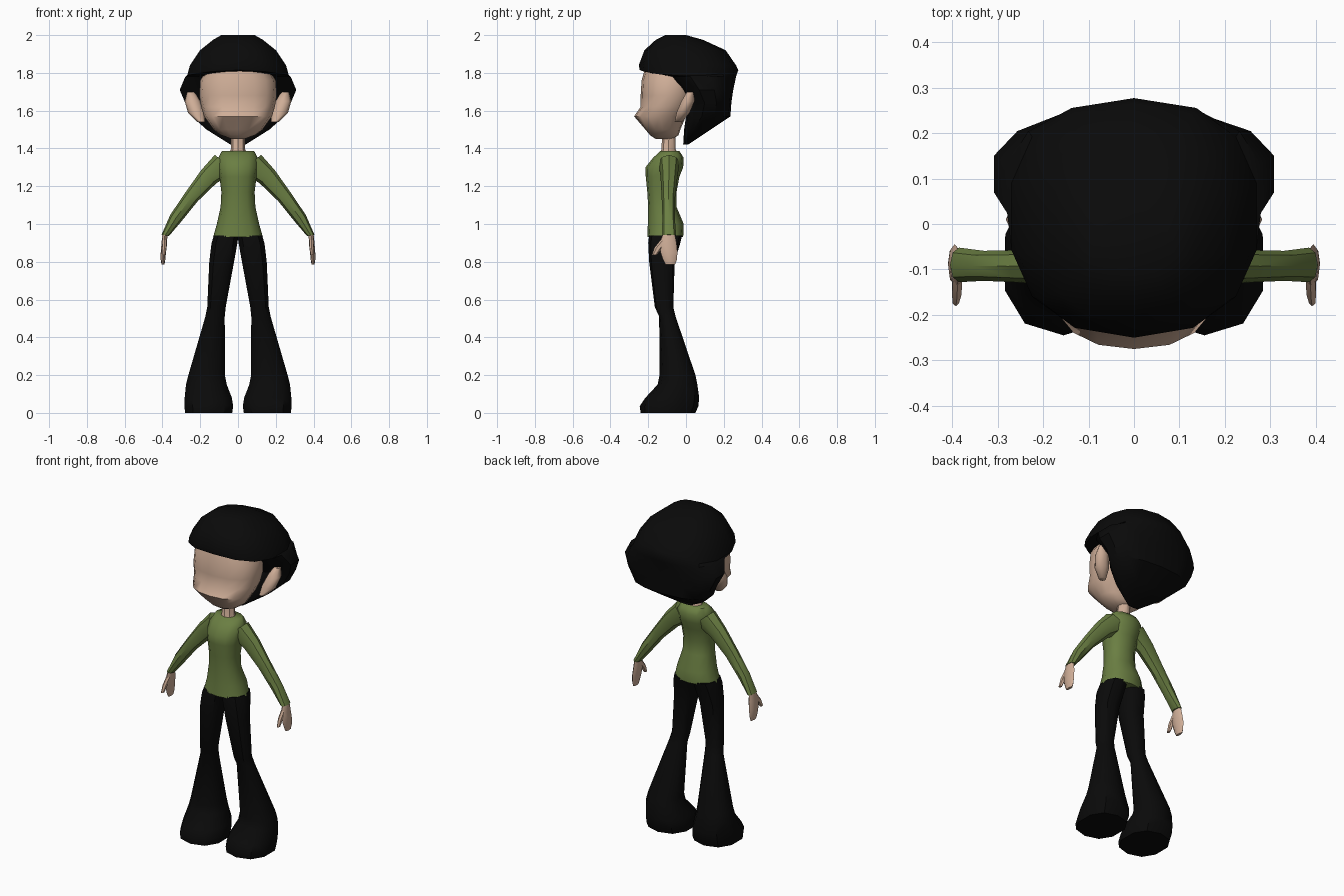
import bpy, bmesh, math

cube = bpy.data.objects.get("Cube")
if cube:
    bpy.data.objects.remove(cube, do_unlink=True)


def material(name, color):
    m = bpy.data.materials.new(name)
    m.use_nodes = True
    m.diffuse_color = (*color, 1)
    bsdf = m.node_tree.nodes["Principled BSDF"]
    bsdf.inputs["Base Color"].default_value = (*color, 1)
    bsdf.inputs["Roughness"].default_value = 0.9
    return m


skin = material("skin", (0.62, 0.42, 0.31))
green = material("shirt green", (0.145, 0.21, 0.055))
black = material("black", (0.003, 0.003, 0.003))


def loft(name, rings, mat, sides=12, power=2.0, mirror=False, angle=40):
    """Skin rounded rings (x, y, z, half width, half depth, tilt, sag)."""
    bm = bmesh.new()
    loops = []
    for ring in rings:
        x, y, z, rx, ry, tilt, sag = (list(ring) + [0, 0])[:7]
        t = math.radians(tilt)
        loop = []
        for i in range(sides):
            a = math.tau * i / sides + math.pi / 2
            c, s = math.cos(a), math.sin(a)
            u = math.copysign(abs(c) ** (2 / power), c)
            v = math.copysign(abs(s) ** (2 / power), s)
            loop.append(bm.verts.new((x + rx * u * math.cos(t), y + ry * v,
                                      z + rx * u * math.sin(t) - sag * u * u)))
        loops.append(loop)
    for a, b in zip(loops, loops[1:]):
        for i in range(sides):
            j = (i + 1) % sides
            bm.faces.new((a[i], a[j], b[j], b[i]))
    bm.faces.new(loops[0])
    bm.faces.new(loops[-1])
    bmesh.ops.recalc_face_normals(bm, faces=bm.faces)
    mesh = bpy.data.meshes.new(name)
    bm.to_mesh(mesh)
    bm.free()
    mesh.materials.append(mat)
    obj = bpy.data.objects.new(name, mesh)
    bpy.context.collection.objects.link(obj)
    if mirror:
        mod = obj.modifiers.new("Mirror", "MIRROR")
        mod.use_mirror_merge = False
    bpy.ops.object.select_all(action="DESELECT")
    obj.select_set(True)
    bpy.context.view_layer.objects.active = obj
    bpy.ops.object.shade_smooth_by_angle(angle=math.radians(angle))
    return obj


def span(z, w, front, back, sag=0):
    """Centred ring from its front and back limits."""
    return (0, (front + back) / 2, z, w, (back - front) / 2, 0, sag)


def limb(z, inner, outer, front, back):
    """Off-centre ring from its four limits."""
    return ((inner + outer) / 2, (front + back) / 2, z,
            (outer - inner) / 2, (back - front) / 2)


# Head: narrow chin, projecting muzzle, high forehead
loft("head", [
    span(1.45, .035, -.16, -.07), span(1.47, .09, -.19, -.04),
    span(1.50, .13, -.215, -.03), span(1.57, .18, -.275, 0),
    span(1.62, .195, -.24, .03), span(1.68, .205, -.24, .05),
    span(1.76, .20, -.235, .06), span(1.83, .16, -.215, .06),
], skin, sides=16, power=2.3, angle=60)

# Hair: wide cap with a fringe, cut back around the face and ears
loft("hair", [
    span(2.0, .09, -.11, .0), span(1.975, .135, -.16, .09),
    span(1.92, .205, -.22, .21), span(1.84, .26, -.25, .265),
    span(1.815, .275, -.245, .277, .03), span(1.78, .285, -.11, .265),
    span(1.71, .315, -.03, .25), span(1.64, .285, .02, .24),
    span(1.57, .25, 0, .235), span(1.5, .17, -.01, .13),
    span(1.42, .04, -.015, .01),
], black, sides=14, power=2.4)

# Ears
loft("ears", [
    (.195, -.04, 1.54, .02, .02), (.22, -.015, 1.59, .045, .035),
    (.24, .01, 1.65, .042, .035), (.25, .025, 1.70, .02, .02),
], skin, sides=8, mirror=True, angle=60)

# Neck
loft("neck", [
    span(1.37, .05, -.14, -.04), span(1.395, .038, -.13, -.055),
    span(1.50, .036, -.125, -.055),
], skin, sides=8)

# Shirt body
loft("shirt_body", [
    span(.93, .132, -.205, -.015), span(1.0, .112, -.202, -.012),
    span(1.09, .092, -.2, -.05), span(1.17, .088, -.205, -.05),
    span(1.25, .098, -.213, -.035), span(1.30, .105, -.215, -.015),
    span(1.35, .105, -.175, -.012), span(1.387, .085, -.135, -.035),
], green, sides=12, power=2.3, angle=60)

# Sleeves, sloping out to the wrists
loft("sleeves", [
    (.07, -.09, 1.32, .07, .055, 42), (.155, -.09, 1.25, .053, .045, 40),
    (.245, -.093, 1.145, .04, .036, 38), (.33, -.092, 1.03, .034, .033, 33),
    (.385, -.09, .94, .02, .038, 10),
], green, sides=8, mirror=True)

# Hands: thin palm and fingers with a forward thumb
loft("palms", [
    (.387, -.09, .95, .013, .03), (.39, -.095, .90, .015, .045),
    (.395, -.09, .85, .014, .045), (.397, -.085, .81, .012, .036),
    (.397, -.083, .785, .008, .025),
], skin, sides=8, mirror=True)
loft("thumbs", [
    (.388, -.11, .915, .012, .025), (.39, -.145, .875, .012, .022),
    (.392, -.168, .835, .008, .013),
], skin, sides=6, mirror=True)

# Flared trouser legs running into the shoes
loft("trouser_legs", [
    limb(.94, -.005, .13, -.195, -.02), limb(.90, 0, .143, -.2, -.03),
    limb(.80, .018, .155, -.195, -.06), limb(.56, .063, .165, -.165, -.067),
    limb(.51, .068, .175, -.142, -.055), limb(.20, .065, .267, -.14, .05),
    limb(.15, .055, .28, -.15, .06), limb(.08, .027, .288, -.215, .07),
    limb(.035, .02, .29, -.245, .065), limb(0, .025, .285, -.24, .05),
], black, sides=10, power=2.3, mirror=True)
